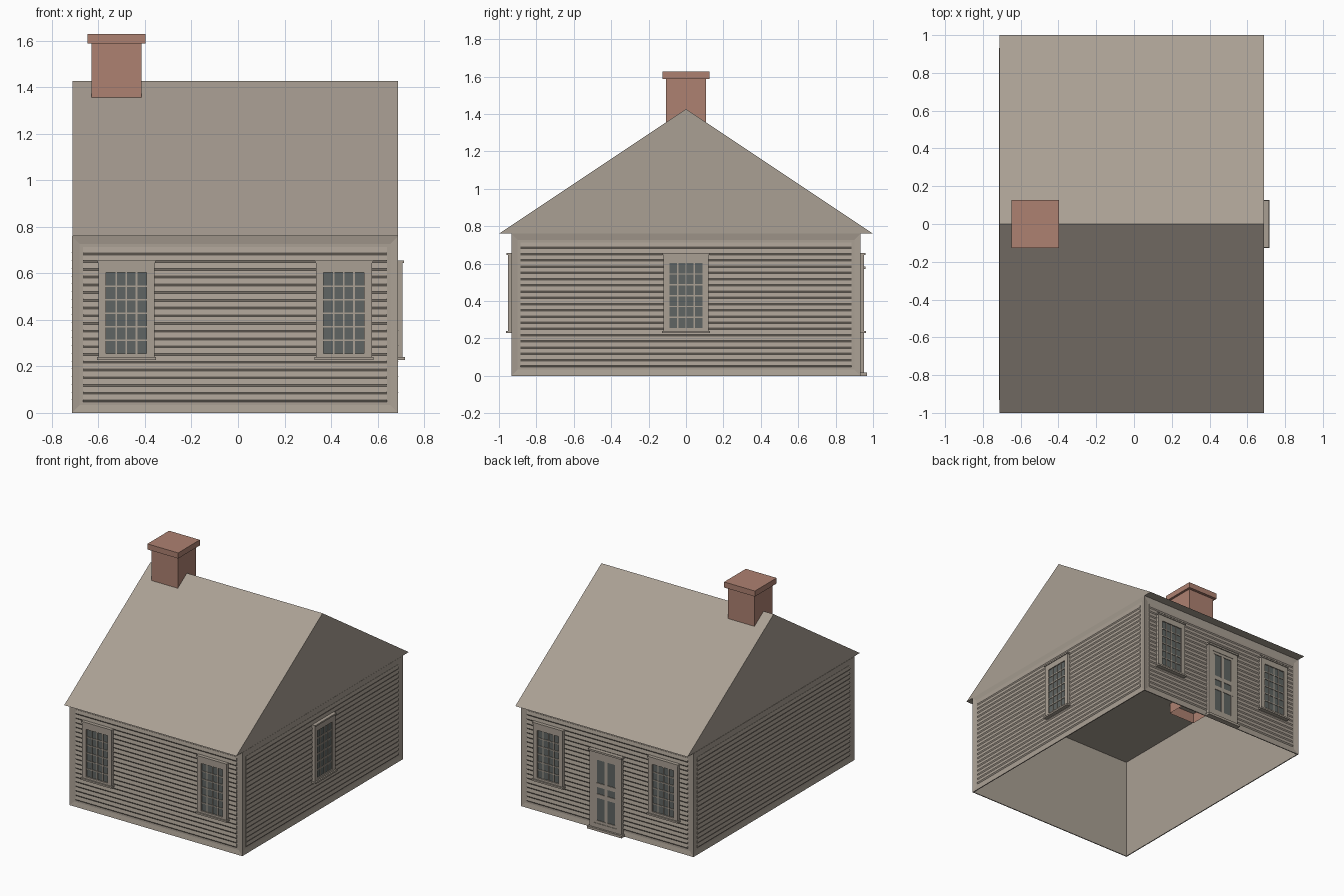
import bpy, bmesh
from mathutils import Vector, Matrix

cube = bpy.data.objects.get("Cube")
if cube:
    bpy.data.objects.remove(cube)


def material(name, rgb):
    m = bpy.data.materials.new(name)
    m.use_nodes = True
    m.diffuse_color = (*rgb, 1)
    m.node_tree.nodes["Principled BSDF"].inputs["Base Color"].default_value = (*rgb, 1)
    return m


WOOD = material("weathered wood", (0.40, 0.35, 0.295))
BRICK = material("brick", (0.42, 0.22, 0.165))
GLASS = material("dark glass", (0.115, 0.13, 0.125))

# Main dimensions
X0, X1, Y, EAVE, RIDGE = -0.714, 0.688, 0.933, 0.76, 1.427
MID = (X0 + X1) / 2
MARGIN, RECESS, PITCH_COUNT = 0.047, 0.006, 20


def finish(name, bm, mat, matrix=None):
    mesh = bpy.data.meshes.new(name)
    bm.to_mesh(mesh)
    bm.free()
    mesh.materials.append(mat)
    ob = bpy.data.objects.new(name, mesh)
    if matrix:
        ob.matrix_world = matrix
    bpy.context.collection.objects.link(ob)
    return ob


def box(bm, x0, x1, y0, y1, z0, z1):
    size = Matrix.Diagonal((x1 - x0, y1 - y0, z1 - z0, 1))
    centre = Matrix.Translation(((x0 + x1) / 2, (y0 + y1) / 2, (z0 + z1) / 2))
    verts = bmesh.ops.create_cube(bm, size=1, matrix=centre @ size)["verts"]
    return {f for v in verts for f in v.link_faces}


def extrude_profile(bm, points, x0, x1):
    """Closed (y, z) outline swept along x."""
    face = bm.faces.new([bm.verts.new((x0, y, z)) for y, z in points])
    out = bmesh.ops.extrude_face_region(bm, geom=[face], use_keep_orig=True)["geom"]
    moved = [v for v in out if isinstance(v, bmesh.types.BMVert)]
    bmesh.ops.translate(bm, verts=moved, vec=(x1 - x0, 0, 0))
    bmesh.ops.recalc_face_normals(bm, faces=bm.faces)


# Wall frames: local x runs along the wall, local -y points outward
def wall_frame(angle, x, y):
    return Matrix.Translation((x, y, 0)) @ Matrix.Rotation(angle, 4, "Z")


QUARTER = 1.5707963
FRAMES = {
    "front": (wall_frame(0, 0, -Y), X0, X1),
    "back": (wall_frame(2 * QUARTER, 0, Y), -X1, -X0),
    "right_end": (wall_frame(QUARTER, X1, 0), -Y, Y),
    "left_end": (wall_frame(-QUARTER, X0, 0), -Y, Y),
}

# Walls: hollow box open below, with a recessed field on each side
bm = bmesh.new()
faces = box(bm, X0, X1, -Y, Y, 0, EAVE)
floor = [f for f in faces if f.normal.z < -0.9]
sides = [f for f in faces if abs(f.normal.z) < 0.1]
bmesh.ops.inset_individual(bm, faces=sides, thickness=MARGIN, depth=-RECESS)
bmesh.ops.inset_individual(bm, faces=floor, thickness=0.01)
shell = bmesh.ops.extrude_discrete_faces(bm, faces=floor)["faces"]
bmesh.ops.translate(bm, verts=shell[0].verts, vec=(0, 0, EAVE - 0.005))
finish("walls", bm, WOOD)

# Clapboards: sawtooth outline filling each recessed field
for side, (frame, u0, u1) in FRAMES.items():
    low, high = MARGIN, EAVE - MARGIN
    pitch = (high - low) / PITCH_COUNT
    outline = [(RECESS, low)]
    for i in range(PITCH_COUNT):
        z = low + i * pitch
        outline += [(-0.001, z + 0.008), (0.004, z + pitch)]
    outline.append((RECESS, high))
    bm = bmesh.new()
    extrude_profile(bm, outline, u0 + MARGIN, u1 - MARGIN)
    finish(side + "_clapboards", bm, WOOD, frame)

# Gabled roof with flat soffit
bm = bmesh.new()
extrude_profile(bm, [(-1, EAVE), (1, EAVE), (0, RIDGE)], X0 + 0.002, X1 - 0.001)
finish("roof", bm, WOOD)

# Chimney shaft, open at the foot, and its cap
bm = bmesh.new()
foot = [f for f in box(bm, -0.63, -0.415, -0.106, 0.106, 0.68, 1.6) if f.normal.z < -0.9]
bmesh.ops.delete(bm, geom=foot, context="FACES")
finish("chimney_shaft", bm, BRICK)
bm = bmesh.new()
box(bm, -0.648, -0.398, -0.126, 0.126, 1.587, 1.628)
finish("chimney_cap", bm, BRICK)


def casing(bm, u, half, z0, z1, glass_half, g0, g1):
    """Four flat boards around an opening."""
    for s in (-1, 1):
        a, b = sorted((u + s * glass_half, u + s * half))
        box(bm, a, b, -0.02, 0.004, z0, z1)
    box(bm, u - glass_half, u + glass_half, -0.02, 0.004, g1, z1)
    box(bm, u - glass_half, u + glass_half, -0.02, 0.004, z0, g0)


def pane(name, frame, u, half, z0, z1):
    bm = bmesh.new()
    box(bm, u - half, u + half, -0.012, -0.004, z0, z1)
    finish(name + "_glass", bm, GLASS, frame)


# Sash windows, four panes wide and six high
def window(name, frame, u):
    half, g0, g1, cols, rows, bar = 0.087, 0.255, 0.603, 4, 6, 0.0035
    bm = bmesh.new()
    casing(bm, u, 0.12, 0.235, 0.65, half, g0, g1)
    box(bm, u - 0.125, u + 0.125, -0.026, 0.004, 0.645, 0.656)
    box(bm, u - 0.127, u + 0.127, -0.03, 0.004, 0.228, 0.24)
    for i in range(1, cols):
        x = u - half + i * 2 * half / cols
        box(bm, x - bar, x + bar, -0.016, -0.01, g0, g1)
    for i in range(1, rows):
        z = g0 + i * (g1 - g0) / rows
        box(bm, u - half, u + half, -0.0165, -0.01, z - bar, z + bar)
    finish(name + "_frame", bm, WOOD, frame)
    pane(name, frame, u, half, g0, g1)


front, back, right_end = (FRAMES[k][0] for k in ("front", "back", "right_end"))
for label, x in (("left", 0.455), ("right", -0.48)):
    window("front_window_" + label, front, x)
    window("back_window_" + label, back, -x)
window("end_window", right_end, 0)

# Back door with three rows of paired lights
u = -MID
bm = bmesh.new()
casing(bm, u, 0.13, 0, 0.575, 0.095, 0.05, 0.535)
box(bm, u - 0.137, u + 0.137, -0.028, 0.004, 0.572, 0.585)
box(bm, u - 0.14, u + 0.14, -0.034, 0.004, 0, 0.018)
for x in (-0.085, 0, 0.085):
    box(bm, u + x - 0.012, u + x + 0.012, -0.016, -0.004, 0.05, 0.535)
for z0, z1 in ((0.05, 0.07), (0.235, 0.265), (0.315, 0.345), (0.515, 0.535)):
    box(bm, u - 0.095, u + 0.095, -0.0165, -0.004, z0, z1)
finish("back_door_frame", bm, WOOD, back)
pane("back_door", back, u, 0.095, 0.05, 0.535)
